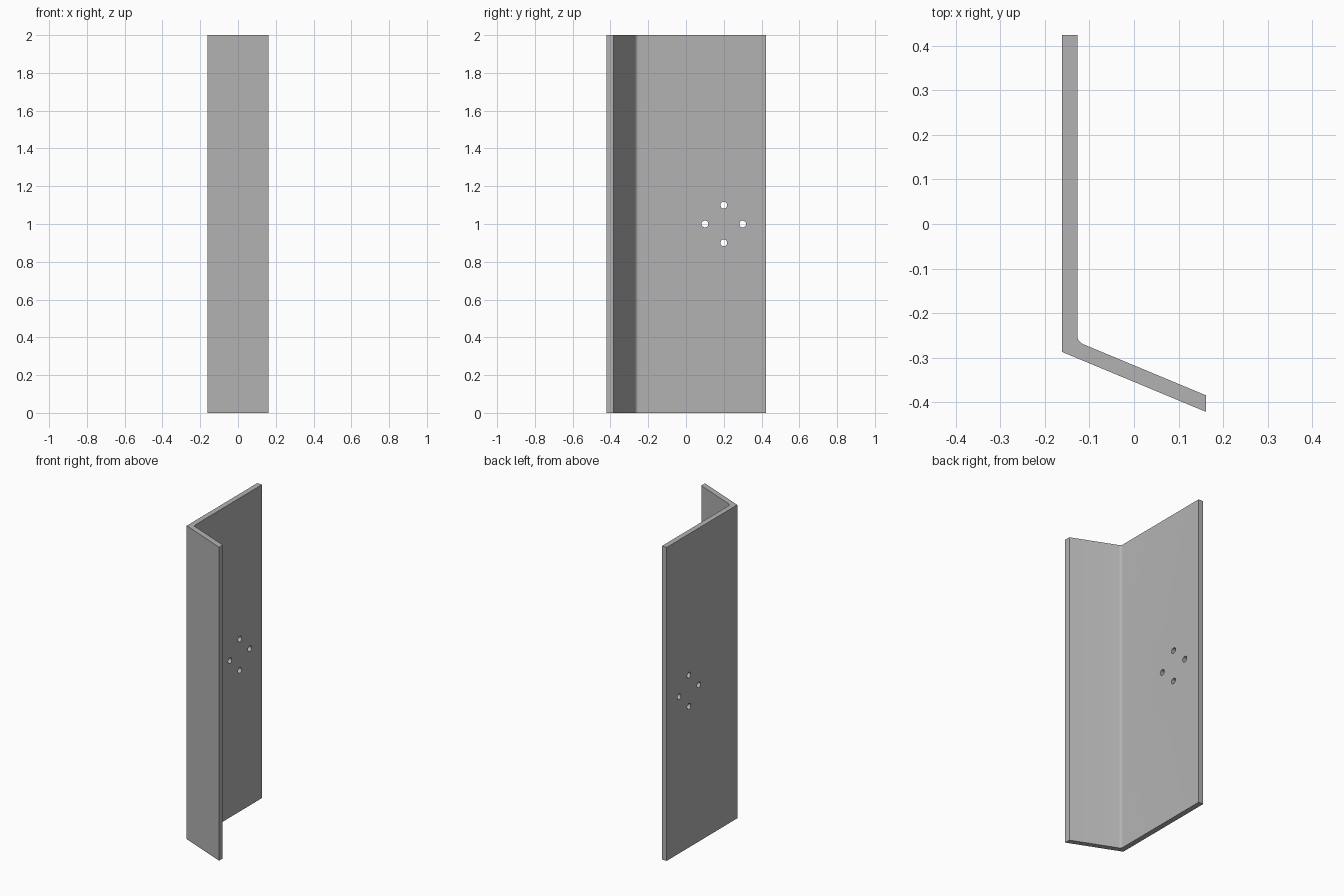
import bpy, bmesh, math
from mathutils import Vector

cube = bpy.data.objects.get("Cube")
if cube:
    bpy.data.objects.remove(cube, do_unlink=True)

HEIGHT = 2.0
HOLE_RADIUS = 0.018

steel = bpy.data.materials.new("plain grey")
steel.use_nodes = True
grey = (0.45, 0.45, 0.45, 1)
steel.diffuse_color = grey
steel.node_tree.nodes["Principled BSDF"].inputs["Base Color"].default_value = grey


def make_object(name, bm):
    bmesh.ops.recalc_face_normals(bm, faces=bm.faces)
    mesh = bpy.data.meshes.new(name)
    bm.to_mesh(mesh)
    bm.free()
    mesh.materials.append(steel)
    obj = bpy.data.objects.new(name, mesh)
    bpy.context.collection.objects.link(obj)
    return obj


# Angled plate: bent profile extruded upward
profile = [(-0.161, 0.424), (-0.161, -0.287), (0.161, -0.421),
           (0.161, -0.384), (-0.127, -0.264), (-0.127, 0.424)]
bm = bmesh.new()
base = bm.faces.new([bm.verts.new((x, y, 0)) for x, y in profile])
top = bmesh.ops.extrude_face_region(bm, geom=[base])["geom"]
bmesh.ops.translate(bm, vec=(0, 0, HEIGHT),
                    verts=[v for v in top if isinstance(v, bmesh.types.BMVert)])

# Rounded inside of the bend
corner = Vector(profile[4])
inner = [e for e in bm.edges if all((v.co.xy - corner).length < 1e-4 for v in e.verts)]
bmesh.ops.bevel(bm, geom=inner, offset=0.0135, segments=8, profile=0.5,
                affect='EDGES')
plate = make_object("angle_plate", bm)

# Four bolt holes in a diamond through the wide leg
bm = bmesh.new()
for i in range(4):
    a = i * math.pi / 2
    ring = [bm.verts.new((-0.25, 0.2 + 0.1 * math.cos(a) + HOLE_RADIUS * math.cos(t),
                          1 + 0.1 * math.sin(a) + HOLE_RADIUS * math.sin(t)))
            for t in (k * math.tau / 32 for k in range(32))]
    disc = bm.faces.new(ring)
    end = bmesh.ops.extrude_face_region(bm, geom=[disc])["geom"]
    bmesh.ops.translate(bm, vec=(0.2, 0, 0),
                        verts=[v for v in end if isinstance(v, bmesh.types.BMVert)])
drills = make_object("hole_cutters", bm)

cut = plate.modifiers.new("bolt_holes", 'BOOLEAN')
cut.operation = 'DIFFERENCE'
cut.solver = 'EXACT'
cut.object = drills
bpy.ops.object.select_all(action='DESELECT')
plate.select_set(True)
bpy.context.view_layer.objects.active = plate
bpy.ops.object.modifier_apply(modifier=cut.name)
bpy.data.objects.remove(drills, do_unlink=True)

# Smooth bend and hole walls, crisp outer edges
bpy.ops.object.shade_smooth_by_angle(angle=math.radians(30))
